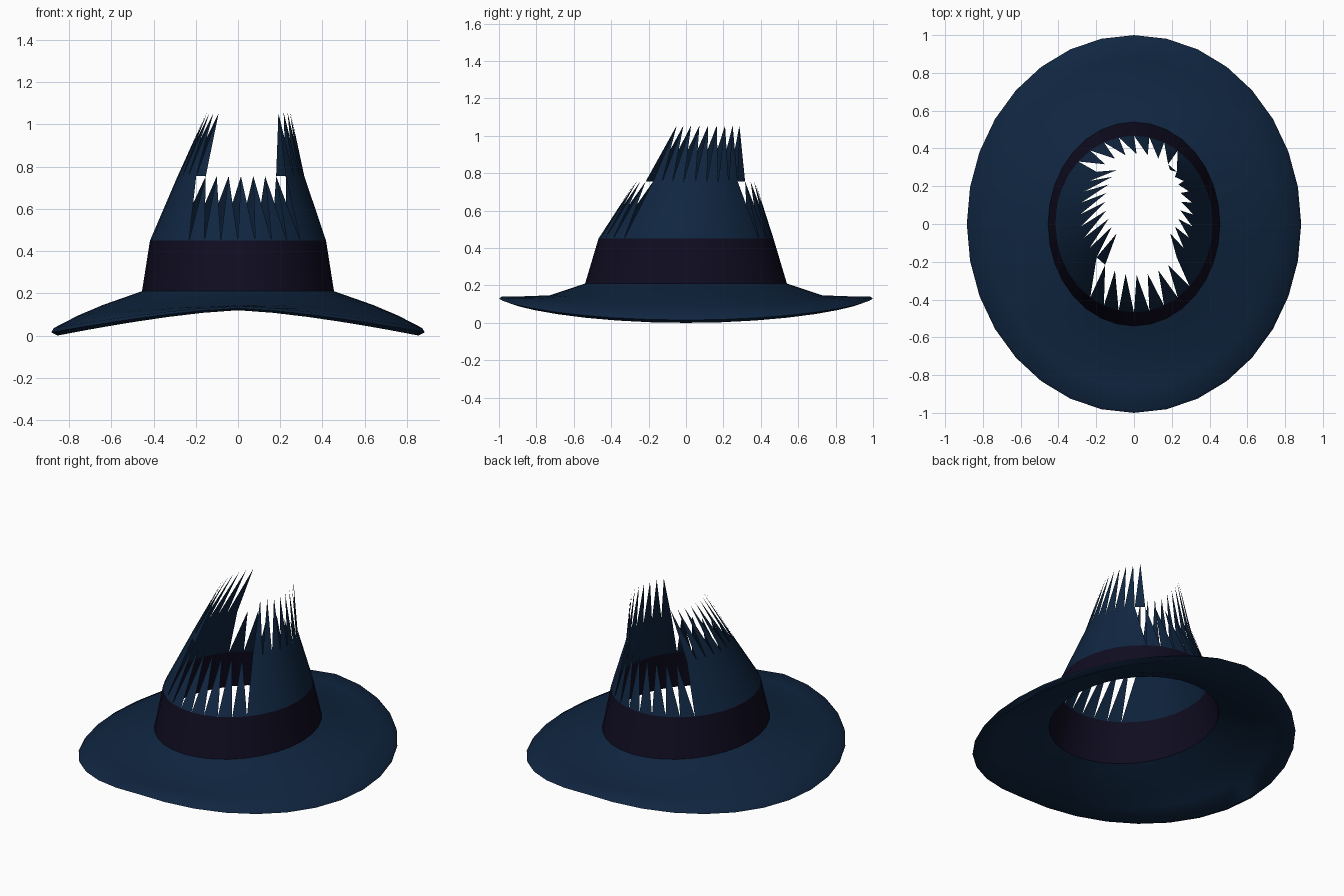
import bpy, bmesh, math

if "Cube" in bpy.data.objects:
    bpy.data.objects.remove(bpy.data.objects["Cube"])

N = 32  # segments around the hat


def material(name, color):
    m = bpy.data.materials.new(name)
    m.diffuse_color = (*color, 1)
    m.use_nodes = True
    m.node_tree.nodes["Principled BSDF"].inputs["Base Color"].default_value = m.diffuse_color
    return m


felt = material("navy_felt", (0.0050, 0.0190, 0.0520))
ribbon = material("dark_purple_ribbon", (0.0048, 0.0037, 0.0145))


def ring(bm, rx, ry, z_front, z_side=None, cx=0.0, cy=0.0):
    """Elliptical ring of vertices; height may differ between ends and sides."""
    z_side = z_front if z_side is None else z_side
    out = []
    for i in range(N):
        a = 2 * math.pi * i / N
        c, s = math.cos(a), math.sin(a)
        z = z_front + (z_side - z_front) * abs(c) ** 1.4
        out.append(bm.verts.new((cx + rx * c, cy + ry * s, z)))
    return out


def bridge(bm, a, b, i):
    j = (i + 1) % N
    bm.faces.new((a[i], a[j], b[j], b[i]))


def spike(bm, a, b, i):
    bm.faces.new((a[i], a[(i + 1) % N], b[i]))


def finish(bm, name, mat, angle):
    me = bpy.data.meshes.new(name)
    bm.to_mesh(me)
    bm.free()
    ob = bpy.data.objects.new(name, me)
    bpy.context.collection.objects.link(ob)
    me.materials.append(mat)
    bpy.ops.object.select_all(action='DESELECT')
    ob.select_set(True)
    bpy.context.view_layer.objects.active = ob
    bpy.ops.object.shade_smooth_by_angle(angle=math.radians(angle))


# Brim: underside from the head opening out to the rim, then back over the top
bm = bmesh.new()
profile = [
    (0.455, 0.540, 0.205, 0.205),
    (0.640, 0.730, 0.128, 0.122),
    (0.760, 0.870, 0.120, 0.068),
    (0.855, 0.970, 0.120, 0.000),
    (0.885, 1.000, 0.130, 0.015),
    (0.872, 0.985, 0.140, 0.036),
    (0.760, 0.870, 0.142, 0.094),
    (0.640, 0.730, 0.147, 0.145),
    (0.455, 0.540, 0.210, 0.210),
]
rings = [ring(bm, *p) for p in profile]
for a, b in zip(rings, rings[1:]):
    for i in range(N):
        bridge(bm, a, b, i)
finish(bm, "brim", felt, 60)

# Hat band
bm = bmesh.new()
low = ring(bm, 0.455, 0.540, 0.208)
high = ring(bm, 0.417, 0.468, 0.450)
for i in range(N):
    bridge(bm, low, high, i)
finish(bm, "hat_band", ribbon, 40)

# Torn crown: solid sides with tall spikes, short spikes at front and back
bm = bmesh.new()
base = ring(bm, 0.417, 0.468, 0.450)
mid = ring(bm, 0.300, 0.320, 0.755, cx=0.014, cy=0.050)
top = ring(bm, 0.200, 0.237, 1.055, cx=0.050, cy=0.118)
solid = [(s + k) % N for s in (0, N // 2) for k in range(-4, 4)]
tall = [(s + k) % N for s in (0, N // 2) for k in range(-4, 5)]
for i in range(N):
    (bridge if i in solid else spike)(bm, base, mid, i)
    if i in tall:
        spike(bm, mid, top, i)
bmesh.ops.delete(bm, geom=[v for v in bm.verts if not v.link_faces], context='VERTS')
finish(bm, "torn_crown", felt, 40)
